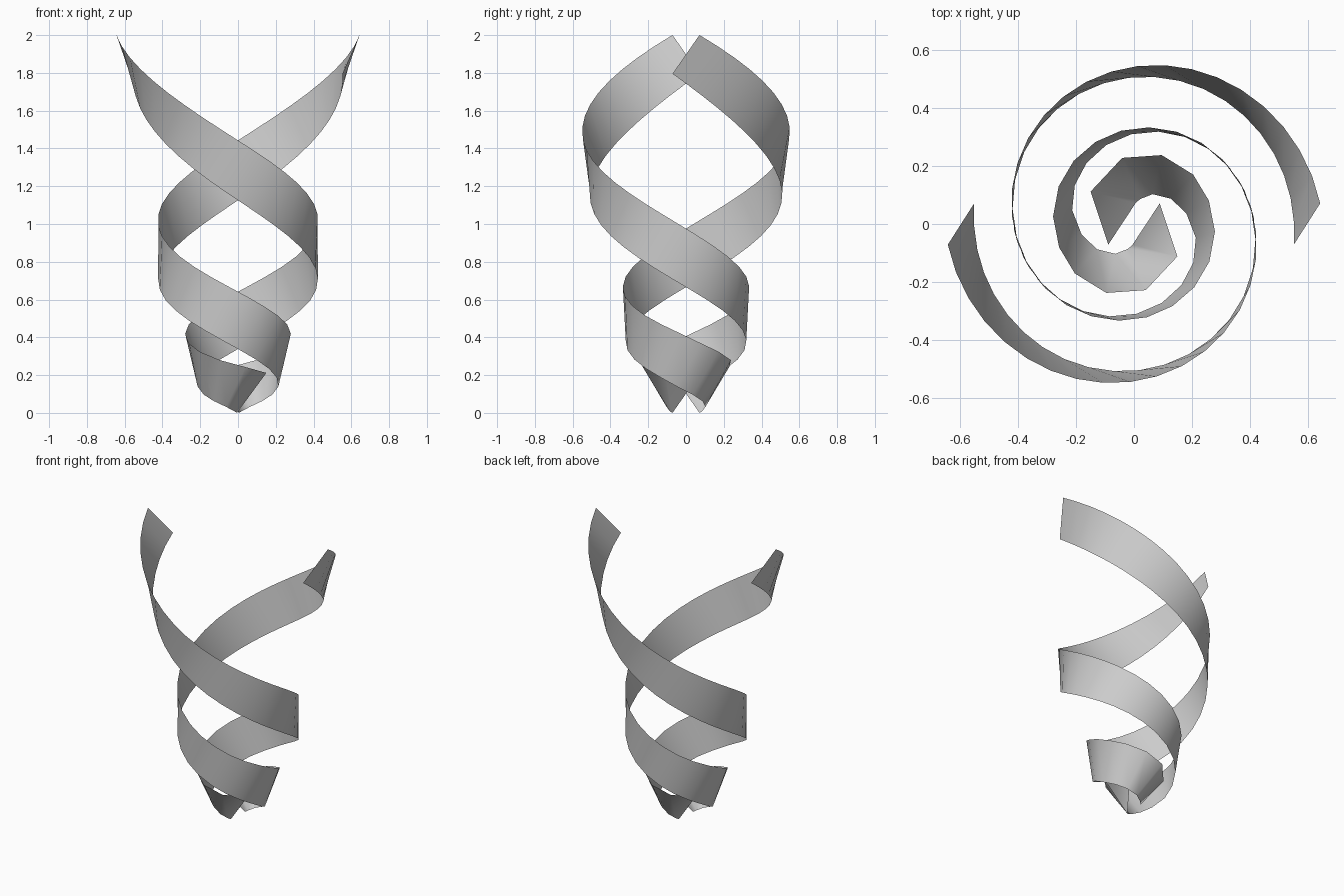
import bpy, math
from mathutils import Vector

if "Cube" in bpy.data.objects:
    bpy.data.objects.remove(bpy.data.objects["Cube"])

SEGMENTS = 34
HALF_WIDTH = 0.133
# angle measured from the bottom end (deg), radius, height, outward lean (deg)
KNOTS = [(0, .042, .102, 40), (25, .069, .103, 40), (58, .120, .111, 39),
         (99, .172, .142, 34), (131, .203, .180, 28), (180, .240, .262, 16),
         (270, .318, .490, 4), (360, .412, .820, 0), (450, .518, 1.285, 8),
         (540, .598, 1.898, 23)]


def slope(i, c):
    a, b = KNOTS[max(i - 1, 0)], KNOTS[min(i + 1, len(KNOTS) - 1)]
    return (b[c] - a[c]) / (b[0] - a[0])


def sample(w, c):
    """Smooth interpolation of one knot column."""
    i = max(k for k in range(len(KNOTS) - 1) if KNOTS[k][0] <= w or k == 0)
    a, b = KNOTS[i], KNOTS[i + 1]
    h = b[0] - a[0]
    t = (w - a[0]) / h
    return ((2*t**3 - 3*t*t + 1) * a[c] + (t**3 - 2*t*t + t) * h * slope(i, c)
            + (3*t*t - 2*t**3) * b[c] + (t**3 - t*t) * h * slope(i + 1, c))


def centre(w):
    a = math.radians(540 - w)
    r = sample(w, 1)
    return Vector((r * math.cos(a), r * math.sin(a), sample(w, 2)))


# split the spiral into equal lengths
N = 2160
points = [centre(540 * k / N) for k in range(N + 1)]
length = [0.0]
for p, q in zip(points, points[1:]):
    length.append(length[-1] + (q - p).length)
stations, k = [], 0
for s in range(SEGMENTS + 1):
    while k < N and length[k] < length[-1] * s / SEGMENTS - 1e-9:
        k += 1
    stations.append(540 * k / N)


def ribbon(name, turn):
    verts = []
    for w in stations:
        tangent = (centre(max(w - 1, 0)) - centre(min(w + 1, 540))).normalized()
        side = tangent.cross(Vector((0, 0, 1))).normalized()   # points outward
        up = side.cross(tangent)
        lean = math.radians(sample(w, 3))
        edge = (up * math.cos(lean) + side * math.sin(lean)) * HALF_WIDTH
        verts += [centre(w) - edge, centre(w) + edge]
    faces = [(2*i, 2*i + 1, 2*i + 3, 2*i + 2) for i in range(SEGMENTS)]
    mesh = bpy.data.meshes.new(name)
    mesh.from_pydata(verts, [], faces)
    mesh.shade_smooth()
    obj = bpy.data.objects.new(name, mesh)
    obj.rotation_euler.z = turn
    bpy.context.collection.objects.link(obj)


# two identical ribbons, half a turn apart
ribbon("spiral_ribbon_a", 0)
ribbon("spiral_ribbon_b", math.pi)
